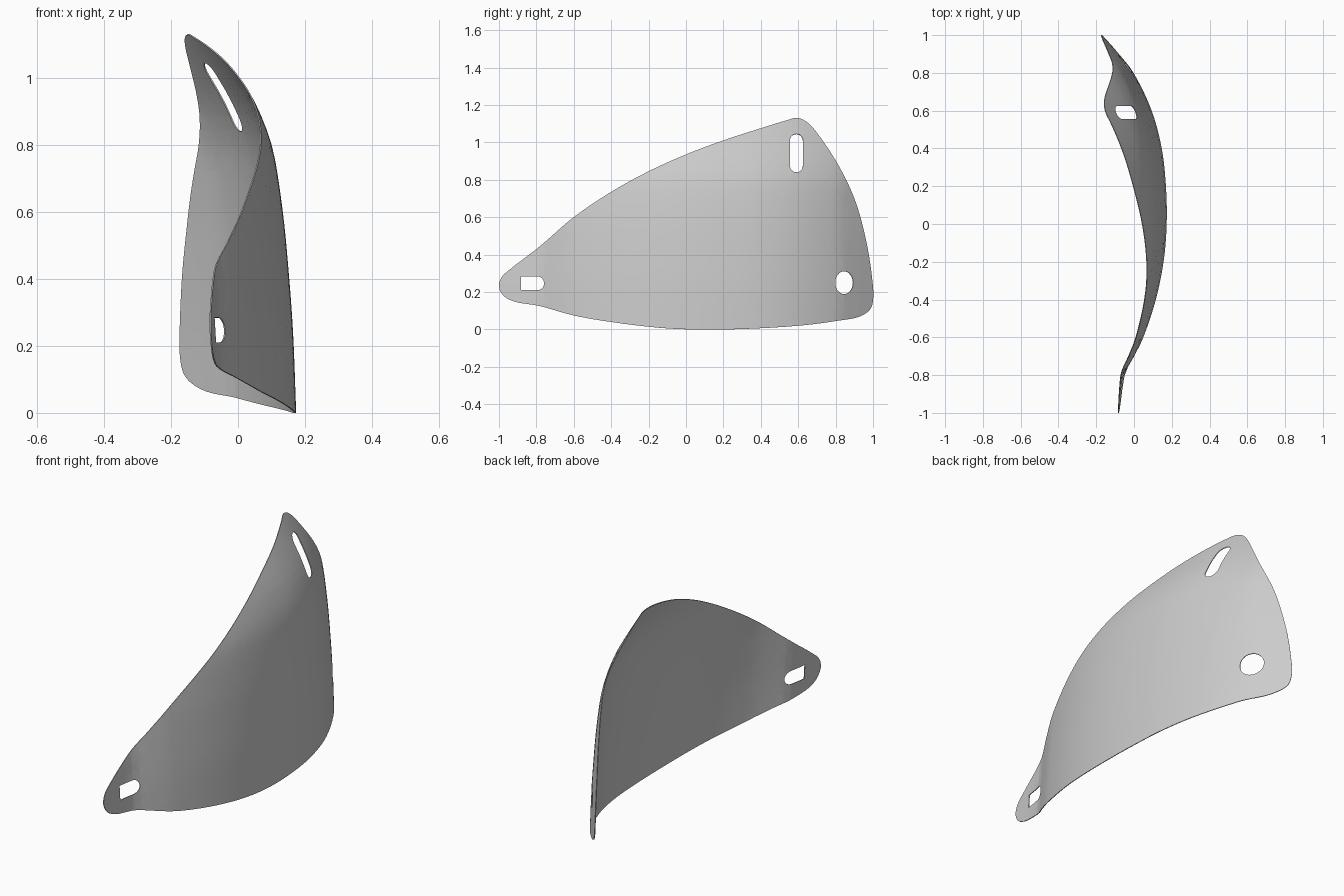
import bpy, bmesh, math
from mathutils import Vector

cube = bpy.data.objects.get("Cube")
if cube:
    bpy.data.objects.remove(cube, do_unlink=True)


def smooth_loop(points, steps=6):
    """Closed smooth curve through the points (centripetal tangents)."""
    pts = [Vector(p) for p in points]
    n, out = len(pts), []
    for i in range(n):
        a, b, c, d = (pts[(i + k) % n] for k in (-1, 0, 1, 2))
        ta, tb, tc = ((q - p).length ** 0.5 for p, q in ((a, b), (b, c), (c, d)))
        m1 = (b - a) / ta - (c - a) / (ta + tb) + (c - b) / tb
        m2 = (c - b) / tb - (d - b) / (tb + tc) + (d - c) / tc
        for s in range(steps):
            t = s / steps
            out.append(b * (2*t**3 - 3*t*t + 1) + m1 * tb * (t**3 - 2*t*t + t)
                       + c * (3*t*t - 2*t**3) + m2 * tb * (t**3 - t*t))
    return out


def profile(table):
    """Smooth function through a sorted list of (position, value)."""
    def slope(i):
        a, b = table[max(i - 1, 0)], table[min(i + 1, len(table) - 1)]
        return (b[1] - a[1]) / (b[0] - a[0])

    def value(u):
        i = 0
        while i < len(table) - 2 and u > table[i + 1][0]:
            i += 1
        (u0, v0), (u1, v1) = table[i], table[i + 1]
        w = u1 - u0
        t = min(max((u - u0) / w, 0), 1)
        return (v0 * (2*t**3 - 3*t*t + 1) + slope(i) * w * (t**3 - 2*t*t + t)
                + v1 * (3*t*t - 2*t**3) + slope(i + 1) * w * (t**3 - t*t))
    return value


def arc(cy, cz, ry, rz, start, end, count):
    angles = (math.radians(start + (end - start) * k / count) for k in range(count + 1))
    return [Vector((cy + ry * math.cos(a), cz + rz * math.sin(a))) for a in angles]


# Side outline of the plate (y, z)
outline = smooth_loop([
    (-1, .23), (-.985, .28), (-.93, .33), (-.78, .445), (-.6, .6), (-.4, .735),
    (-.2, .845), (0, .935), (.2, 1.01), (.4, 1.075), (.53, 1.115), (.595, 1.13),
    (.65, 1.105), (.75, .98), (.84, .83), (.91, .67), (.965, .46), (.993, .28),
    (1, .17), (.985, .11), (.93, .07), (.8, .045), (.6, .02), (.2, 0),
    (-.1, .006), (-.4, .04), (-.6, .075), (-.78, .125), (-.92, .15), (-.975, .18)])

# Openings: round rear hole, upright upper slot, front slot with one square end
round_hole = arc(.845, .25, .048, .061, 0, 360, 32)[:-1]
upper_slot = arc(.59, 1.01, .035, .035, 0, 180, 12) + arc(.59, .875, .035, .035, 180, 360, 12)
front_slot = arc(-.795, .247, .037, .037, -90, 90, 12) + [Vector((-.883, .284)), Vector((-.883, .21))]

# Plan bow along the length, and inward lean with height
bow = profile([(-1, -.073), (-.85, -.055), (-.78, -.04), (-.7, .002), (-.6, .05),
               (-.4, .115), (-.2, .155), (0, .171), (.2, .167), (.4, .145),
               (.6, .092), (.8, -.003), (.9, -.08), (1, -.166)])
lean = profile([(0, 0), (.25, -.01), (.45, -.025), (.6, -.04), (.77, -.066),
                (.85, -.09), (.93, -.125), (1, -.165), (1.13, -.245)])

# Flat sheet with openings
bm = bmesh.new()
edges = []
for loop in (outline, round_hole, upper_slot, front_slot):
    verts = [bm.verts.new((0, p.x, p.y)) for p in loop]
    edges += [bm.edges.new((v, verts[(i + 1) % len(verts)])) for i, v in enumerate(verts)]
bmesh.ops.triangle_fill(bm, edges=edges, use_beauty=True, normal=(1, 0, 0))

# Cut it into a fine grid so it can bend
step = .04
cuts = [((0, k * step + .003, 0), (0, 1, 0)) for k in range(-25, 26)]
cuts += [((0, 0, k * step + .003), (0, 0, 1)) for k in range(0, 29)]
for co, no in cuts:
    bmesh.ops.bisect_plane(bm, geom=bm.verts[:] + bm.edges[:] + bm.faces[:],
                           dist=1e-5, plane_co=co, plane_no=no)
diagonals = []
for e in bm.edges:
    d = e.verts[0].co - e.verts[1].co
    if len(e.link_faces) == 2 and abs(d.y) > 1e-4 and abs(d.z) > 1e-4:
        diagonals.append(e)
bmesh.ops.dissolve_edges(bm, edges=diagonals, use_verts=False)

# Bend the sheet
for v in bm.verts:
    v.co.x = bow(v.co.y) + lean(v.co.z)
bmesh.ops.recalc_face_normals(bm, faces=bm.faces[:])
mesh = bpy.data.meshes.new("curved_plate")
bm.to_mesh(mesh)
bm.free()
plate = bpy.data.objects.new("curved_plate", mesh)
bpy.context.collection.objects.link(plate)

# Single light grey colour
grey = bpy.data.materials.new("light_grey")
grey.use_nodes = True
colour = (.6, .6, .6, 1)
grey.diffuse_color = colour
for node in grey.node_tree.nodes:
    if node.type == 'BSDF_PRINCIPLED':
        node.inputs["Base Color"].default_value = colour
mesh.materials.append(grey)

# Thin sheet thickness and smooth shading
bpy.ops.object.select_all(action='DESELECT')
plate.select_set(True)
bpy.context.view_layer.objects.active = plate
solid = plate.modifiers.new("thickness", 'SOLIDIFY')
solid.thickness = .004
solid.offset = 0
bpy.ops.object.modifier_apply(modifier=solid.name)
bpy.ops.object.shade_smooth_by_angle(angle=math.radians(35))
